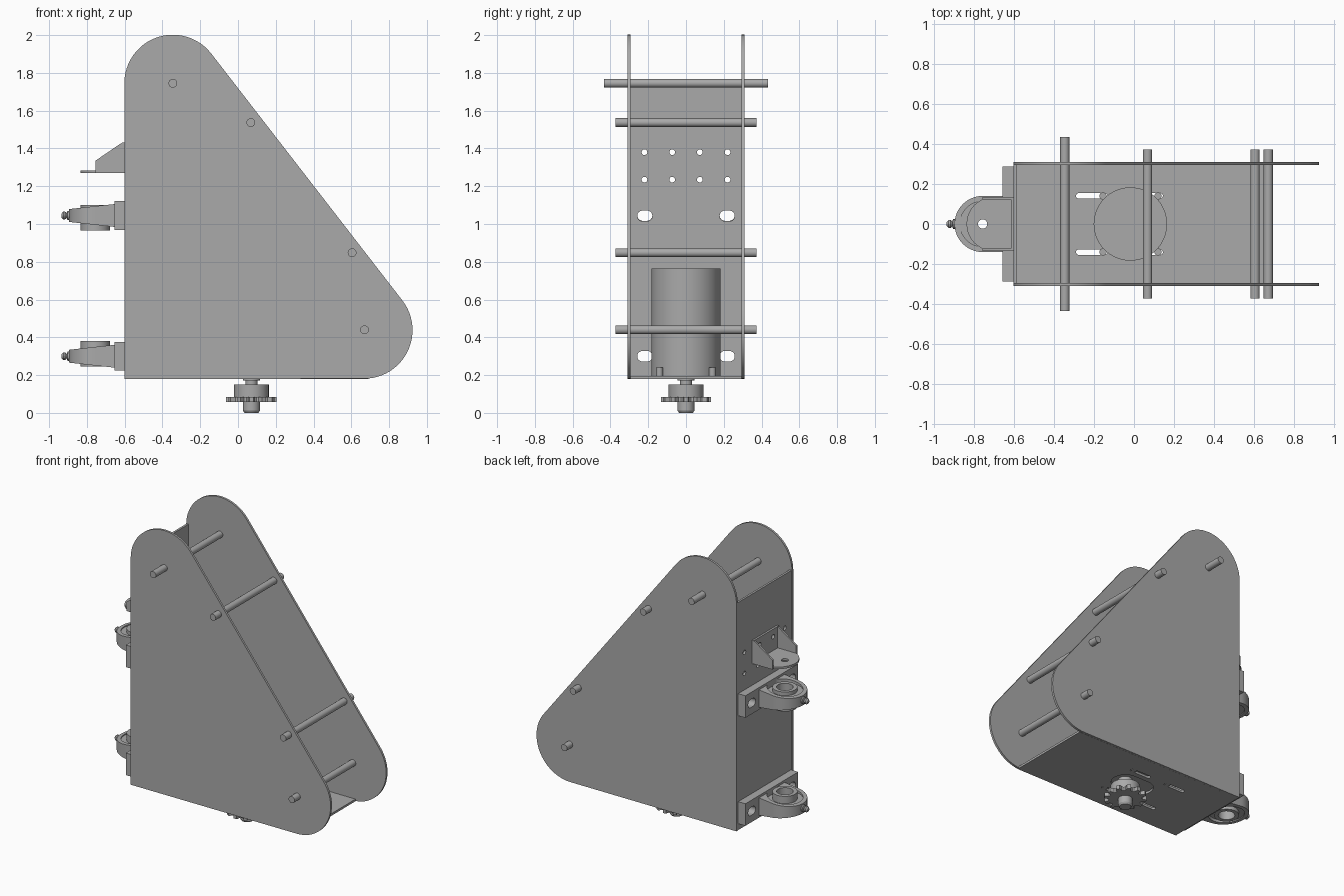
import bpy, bmesh
from math import pi, sin, cos, atan2, acos, hypot
from mathutils import Vector

if "Cube" in bpy.data.objects:
    bpy.data.objects.remove(bpy.data.objects["Cube"])

steel = bpy.data.materials.new("grey steel")
steel.use_nodes = True
GREY = (0.4, 0.4, 0.4, 1)
steel.diffuse_color = GREY
steel.node_tree.nodes["Principled BSDF"].inputs["Base Color"].default_value = GREY

# Maps a flat profile point and a depth to space
PLANES = {
    "xy": lambda u, v, d: (u, v, d),
    "xz": lambda u, v, d: (u, d, v),
    "yz": lambda u, v, d: (d, u, v),
}


def finish(name, bm):
    bmesh.ops.recalc_face_normals(bm, faces=bm.faces)
    mesh = bpy.data.meshes.new(name)
    bm.to_mesh(mesh)
    bm.free()
    mesh.materials.append(steel)
    ob = bpy.data.objects.new(name, mesh)
    bpy.context.collection.objects.link(ob)
    bpy.ops.object.select_all(action="DESELECT")
    ob.select_set(True)
    bpy.context.view_layer.objects.active = ob
    bpy.ops.object.shade_smooth_by_angle(angle=pi / 6)
    return ob


def arc(u, v, r, start, end, n=16):
    return [(u + r * cos(start + (end - start) * i / n),
             v + r * sin(start + (end - start) * i / n)) for i in range(n + 1)]


def circle(u, v, r, n=32):
    return arc(u, v, r, 0, 2 * pi, n)[:-1]


def slot(u0, u1, v, r):
    return arc(u1, v, r, -pi / 2, pi / 2) + arc(u0, v, r, pi / 2, 3 * pi / 2)


def box(u0, u1, v0, v1):
    return [(u0, v0), (u1, v0), (u1, v1), (u0, v1)]


def plate(name, plane, loops, d0, d1, shape=None):
    """Extrude an outline with holes from depth d0 to d1."""
    bm, place = bmesh.new(), PLANES[plane]
    for loop in loops:
        vs = [bm.verts.new(place(u, v, d0)) for u, v in loop]
        for a, b in zip(vs, vs[1:] + vs[:1]):
            bm.edges.new((a, b))
    bmesh.ops.triangle_fill(bm, edges=bm.edges[:], use_beauty=True)
    ext = bmesh.ops.extrude_face_region(bm, geom=bm.faces[:], use_keep_orig=True)
    move = Vector(place(0, 0, d1 - d0))
    bmesh.ops.translate(bm, vec=move,
                        verts=[g for g in ext["geom"] if isinstance(g, bmesh.types.BMVert)])
    if shape:
        for v in bm.verts:
            shape(v.co)
    return finish(name, bm)


def lathe(name, plane, u, v, profile, n=32):
    """Turn (radius, depth) pairs about an axis; closed when it is a tube."""
    bm, place = bmesh.new(), PLANES[plane]
    rings = [[bm.verts.new(place(a, b, d)) for a, b in circle(u, v, r, n)] for r, d in profile]
    tube = profile[0] == profile[-1]
    if tube:
        for vert in rings.pop():
            bm.verts.remove(vert)
        rings.append(rings[0])
    for p, q in zip(rings, rings[1:]):
        for i in range(n):
            j = (i + 1) % n
            bm.faces.new((p[i], p[j], q[j], q[i]))
    if not tube:
        bm.faces.new(rings[0])
        bm.faces.new(rings[-1])
    return finish(name, bm)


def rod(name, plane, u, v, r, d0, d1, n=24):
    return lathe(name, plane, u, v, [(r, d0), (r, d1)], n)


# Side plates: rounded triangle, tangent slope between the two corner arcs
TOP, FOOT, R = (-0.345, 1.745), (0.667, 0.438), 0.257
slope = atan2(FOOT[1] - TOP[1], FOOT[0] - TOP[0]) + pi / 2
outline = ([(-0.602, 0.18)] + arc(*FOOT, R, -pi / 2, slope, 24)
           + arc(*TOP, R, slope, pi, 24))
for name, y in (("front_side_plate", -0.31), ("rear_side_plate", 0.295)):
    plate(name, "xz", [outline], y, y + 0.015)

# Back panel with bolt holes and bearing slots
HOLES = [circle(y, z, 0.015, 20) for y in (-0.22, -0.073, 0.073, 0.22) for z in (1.235, 1.38)]
SLOTS = [slot(s * 0.218 - 0.012, s * 0.218 + 0.012, z, 0.028) for s in (-1, 1) for z in (0.3, 1.043)]
plate("back_panel", "yz", [box(-0.295, 0.295, 0.18, 1.75)] + HOLES + SLOTS, -0.6, -0.585)

# Floor panel with motor adjustment slots
floor_slots = [slot(x, x + 0.13, s * 0.14, 0.014) for x in (-0.275, 0.0) for s in (-1, 1)]
floor_slots.append(slot(-0.04, 0.07, 0, 0.09))
plate("floor_panel", "xy", [box(-0.585, 0.69, -0.295, 0.295)] + floor_slots, 0.18, 0.195)

# Cross rods
for name, x, z, half in (("top_rod", -0.345, 1.745, 0.435), ("upper_rod", 0.068, 1.537, 0.372),
                         ("lower_rod", 0.604, 0.848, 0.372), ("foot_rod", 0.67, 0.44, 0.372)):
    rod(name, "xz", x, z, 0.023, -half, half)

# Motor and its bolts
rod("motor_body", "xy", -0.018, 0, 0.183, 0.195, 0.765, 64)
for x in (-0.155, 0.12):
    for y in (-0.14, 0.14):
        rod("motor_bolt", "xy", x, y, 0.018, 0.18, 0.24, 16)

# Drive shaft, hub and toothed sprocket
AX = 0.071
lathe("drive_hub", "xy", AX, 0,
      [(0.045, 0.2), (0.045, 0.172), (0.032, 0.172), (0.032, 0.15), (0.092, 0.15),
       (0.092, 0.083), (0.045, 0.083), (0.045, 0.012), (0.037, 0.0)], 32)
teeth = []
for i in range(12):
    for r, off in ((0.103, -0.5), (0.108, -0.3), (0.134, -0.16), (0.134, 0.16), (0.108, 0.3)):
        a = (i + off) * pi / 6
        teeth.append((AX + r * cos(a), r * sin(a)))
plate("sprocket", "xy", [teeth, circle(AX, 0, 0.04)], 0.057, 0.085)

# Flange bearings, the lower one flipped
BX = -0.755
for label, z, up in (("upper", 1.045, -1), ("lower", 0.3, 1)):
    ears = [slot(s * 0.218 - 0.012, s * 0.218 + 0.012, z, 0.028) for s in (-1, 1)]
    plate(label + "_bearing_flange", "yz",
          [box(-0.288, 0.288, z - 0.076, z + 0.076)] + ears, -0.655, -0.6)

    def taper(co, z=z):
        thick = 0.034 + (co.x + 0.895) * 0.11
        co.z = z + (thick if co.z > z else -thick)

    body = arc(BX, 0, 0.14, pi / 2, 3 * pi / 2, 32) + [(-0.64, -0.14), (-0.64, 0.14)]
    plate(label + "_bearing_housing", "xy", [body, circle(BX, 0, 0.113, 40)],
          z - 0.05, z + 0.05, taper)
    lathe(label + "_bearing_race", "xy", BX, 0,
          [(0.075, z - 0.03), (0.114, z - 0.03), (0.114, z + 0.03), (0.075, z + 0.03),
           (0.075, z - 0.03)], 40)
    lathe(label + "_bearing_insert", "xy", BX, 0,
          [(0.052, z - up * 0.055), (0.078, z - up * 0.055), (0.078, z + up * 0.08),
           (0.052, z + up * 0.08), (0.052, z - up * 0.055)], 40)
    lathe(label + "_grease_nipple", "yz", 0, z,
          [(0.024, -0.88), (0.024, -0.903), (0.012, -0.906), (0.02, -0.915),
           (0.02, -0.925), (0.01, -0.935)], 12)

# Shelf bracket: rounded tongue, back leaf and two gussets
tongue = arc(-0.7, 0, 0.135, pi / 2, 3 * pi / 2, 32) + [(-0.6, -0.135), (-0.6, 0.135)]
plate("bracket_tongue", "xy", [tongue, circle(BX, 0, 0.023, 24)], 1.27, 1.284)
leaf_holes = [circle(y, 1.38, 0.015, 20) for y in (-0.073, 0.073)]
plate("bracket_leaf", "yz", [box(-0.135, 0.135, 1.27, 1.432)] + leaf_holes, -0.614, -0.6)
gusset = [(-0.6, 1.27), (-0.755, 1.27), (-0.755, 1.335), (-0.62, 1.427), (-0.6, 1.432)]
for name, y in (("bracket_front_gusset", -0.135), ("bracket_rear_gusset", 0.123)):
    plate(name, "xz", [gusset], y, y + 0.012)
